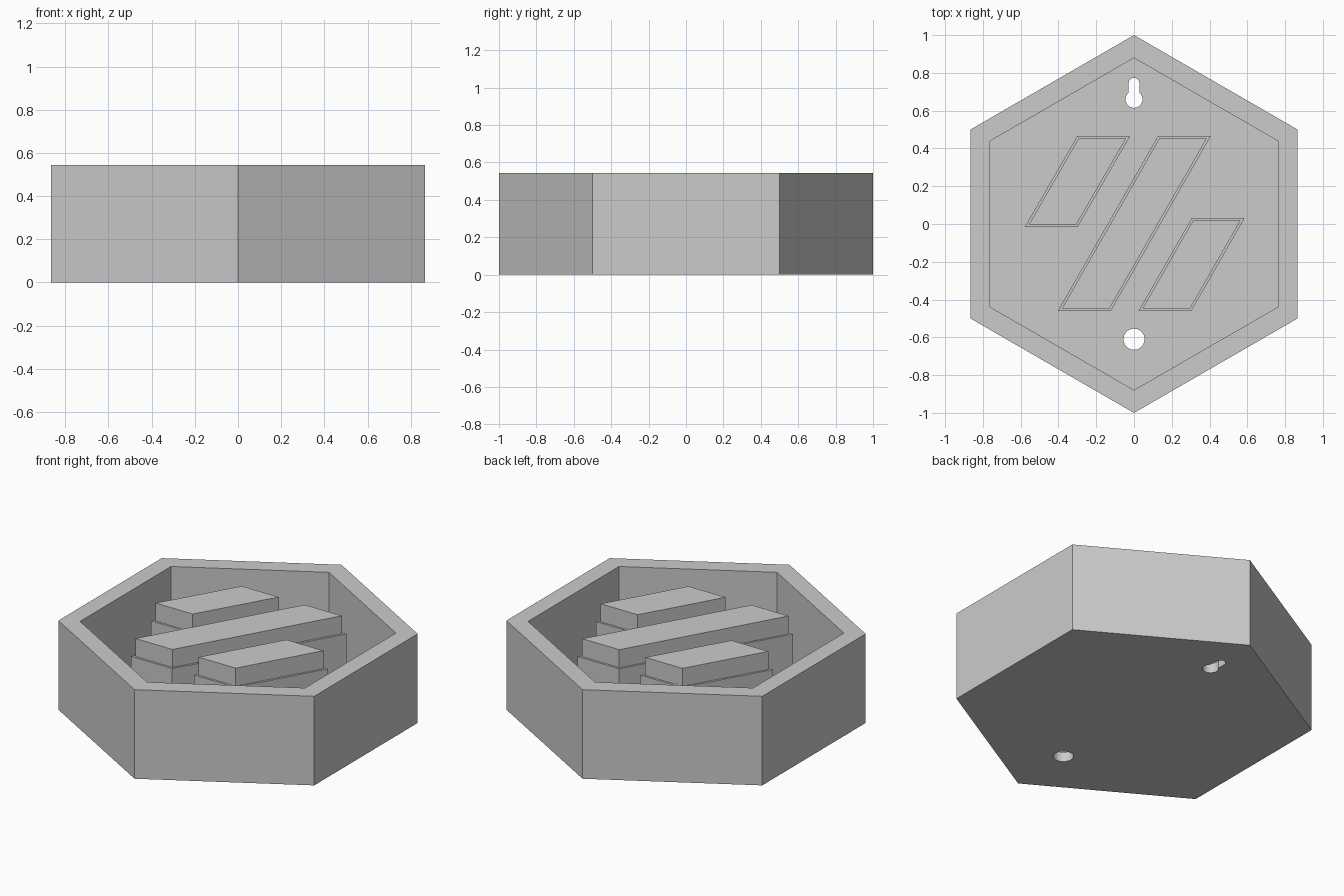
import bpy, bmesh
from math import sin, cos, radians

if "Cube" in bpy.data.objects:
    bpy.data.objects.remove(bpy.data.objects["Cube"], do_unlink=True)

HEIGHT, FLOOR, LEDGE = 0.545, 0.06, 0.435

grey = bpy.data.materials.new("plain grey")
grey.use_nodes = True
grey.diffuse_color = (0.6, 0.6, 0.6, 1)
grey.node_tree.nodes["Principled BSDF"].inputs["Base Color"].default_value = (0.6, 0.6, 0.6, 1)


def arc(cx, cy, r, start, end, n):
    """Points along an arc, angles in degrees."""
    step = (end - start) / n
    return [(cx + r * cos(radians(start + i * step)),
             cy + r * sin(radians(start + i * step))) for i in range(n + 1)]


def prism(name, outline, z0, z1):
    """Extrude a counter-clockwise outline from z0 to z1."""
    bm = bmesh.new()
    base = bm.faces.new([bm.verts.new((x, y, z0)) for x, y in outline])
    top = bmesh.ops.extrude_face_region(bm, geom=[base], use_keep_orig=True)
    verts = [v for v in top["geom"] if isinstance(v, bmesh.types.BMVert)]
    bmesh.ops.translate(bm, verts=verts, vec=(0, 0, z1 - z0))
    bmesh.ops.recalc_face_normals(bm, faces=bm.faces[:])
    mesh = bpy.data.meshes.new(name)
    bm.to_mesh(mesh)
    bm.free()
    mesh.materials.append(grey)
    obj = bpy.data.objects.new(name, mesh)
    bpy.context.collection.objects.link(obj)
    return obj


def cut(target, cutter):
    """Subtract the cutter and throw it away."""
    cutter.hide_render = True
    mod = target.modifiers.new("cut", "BOOLEAN")
    mod.operation = "DIFFERENCE"
    mod.solver = "EXACT"
    mod.object = cutter
    bpy.context.view_layer.objects.active = target
    bpy.ops.object.modifier_apply(modifier=mod.name)
    bpy.data.objects.remove(cutter, do_unlink=True)


def bar_outline(left, width, y0, y1, slant, inset=0.0):
    """Slanted bar with flat ends, optionally inset on all sides."""
    k = slant / (y1 - y0)
    side = inset * (1 + k * k) ** 0.5
    low, high = y0 + inset, y1 - inset
    return [(left + side + k * inset, low),
            (left + width - side + k * inset, low),
            (left + width - side + slant - k * inset, high),
            (left + side + slant - k * inset, high)]


# Hexagonal tray
tray = prism("hexagonal_tray", arc(0, 0, 1.0, 30, 330, 5), 0, HEIGHT)
cut(tray, prism("cavity_cutter", arc(0, 0, 0.879, 30, 330, 5), FLOOR, HEIGHT + 0.1))

# Hanging keyhole and cable hole through the floor
keyhole = arc(0, 0.66, 0.045, 130, 410, 28) + arc(0, 0.745, 0.029, 0, 180, 16)
cut(tray, prism("keyhole_cutter", keyhole, -0.1, FLOOR + 0.1))
cut(tray, prism("cable_hole_cutter", arc(0, -0.61, 0.056, 0, 350, 35), -0.1, FLOOR + 0.1))

# Slanted bars: wide pedestal with a slightly narrower cap
bars = {
    "upper_left_bar": (-0.578, 0.28, -0.015, 0.466, 0.278),
    "middle_bar": (-0.403, 0.28, -0.46, 0.466, 0.53),
    "lower_right_bar": (0.024, 0.28, -0.46, 0.032, 0.282),
}
for name, dims in bars.items():
    prism(name + "_pedestal", bar_outline(*dims), FLOOR - 0.005, LEDGE)
    prism(name + "_cap", bar_outline(*dims, inset=0.0125), LEDGE - 0.005, HEIGHT)
